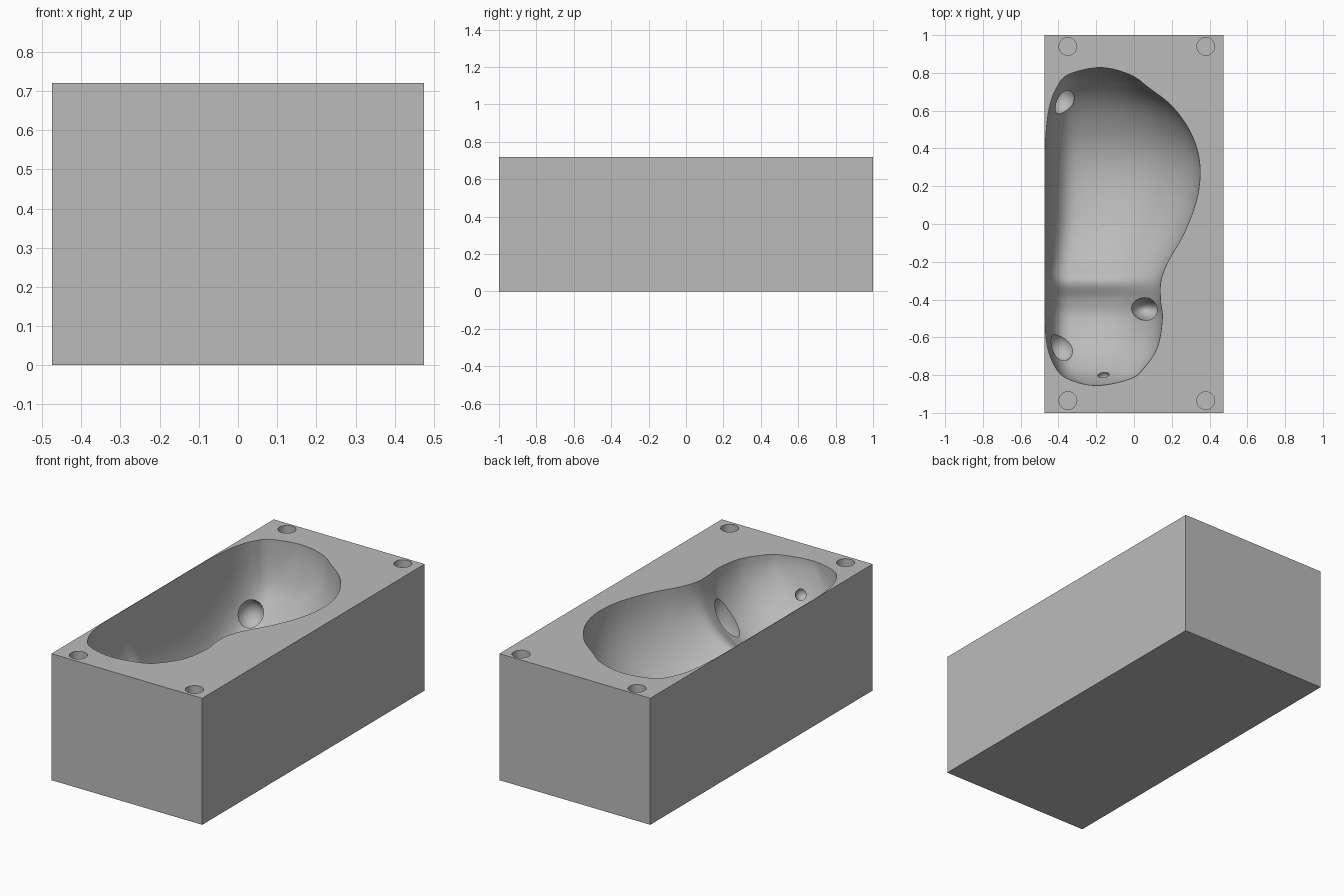
import bpy, bmesh, math
from mathutils import Vector

cube = bpy.data.objects.get("Cube")
if cube:
    bpy.data.objects.remove(cube, do_unlink=True)

TOP = 0.72

grey = bpy.data.materials.new("mold_grey")
grey.use_nodes = True
colour = (0.5, 0.5, 0.5, 1)
grey.diffuse_color = colour
grey.node_tree.nodes["Principled BSDF"].inputs["Base Color"].default_value = colour


def to_object(name, bm):
    bmesh.ops.recalc_face_normals(bm, faces=bm.faces)
    mesh = bpy.data.meshes.new(name)
    bm.to_mesh(mesh)
    bm.free()
    mesh.materials.append(grey)
    obj = bpy.data.objects.new(name, mesh)
    bpy.context.collection.objects.link(obj)
    return obj


def carve(target, cutter):
    bpy.context.view_layer.objects.active = target
    mod = target.modifiers.new("carve", 'BOOLEAN')
    mod.operation, mod.solver, mod.object = 'DIFFERENCE', 'EXACT', cutter
    bpy.ops.object.modifier_apply(modifier=mod.name)
    bpy.data.objects.remove(cutter, do_unlink=True)


def ellipsoid(name, centre, radii):
    bm = bmesh.new()
    bmesh.ops.create_uvsphere(bm, u_segments=32, v_segments=20, radius=1)
    bmesh.ops.scale(bm, vec=radii, verts=bm.verts)
    bmesh.ops.translate(bm, vec=centre, verts=bm.verts)
    return to_object(name, bm)


# Block
bm = bmesh.new()
bmesh.ops.create_cube(bm, size=1)
bmesh.ops.scale(bm, vec=(0.95, 2, TOP), verts=bm.verts)
bmesh.ops.translate(bm, vec=(0, 0, TOP / 2), verts=bm.verts)
block = to_object("mold_block", bm)

# Cavity stations: y, left rim, right rim, depth
stations = [
    (-.855, -.2, -.2, 0), (-.82, -.35, -.02, .15), (-.76, -.415, .055, .26),
    (-.65, -.458, .125, .36), (-.5, -.472, .15, .42), (-.4, -.472, .14, .41),
    (-.3, -.472, .143, .37), (-.2, -.472, .18, .44), (-.05, -.472, .265, .52),
    (.12, -.472, .33, .56), (.27, -.472, .35, .57), (.4, -.47, .333, .55),
    (.52, -.462, .28, .5), (.63, -.445, .195, .43), (.72, -.41, .08, .34),
    (.79, -.35, -.02, .22), (.828, -.18, -.18, 0)]


def mirrored(s):
    return (s[0], s[2], s[1], -s[3])


def spline(p, t):
    a, b, c, d = (Vector(q) for q in p)
    return 0.5 * (2 * b + (c - a) * t + (2 * a - 5 * b + 4 * c - d) * t * t
                  + (3 * b - a - 3 * c + d) * t ** 3)


def section(y, left, right, depth, steps=36):
    # Steep left wall, rounded floor that rises gently to the right
    centre = left + 0.25 * (right - left)
    pts = [(left, y, TOP + 0.1)]
    for i in range(steps + 1):
        a = math.pi * i / steps
        c, s = math.cos(a), math.sin(a)
        n = 2.8 if c > 0 else 2.1
        reach = (left if c > 0 else right) - centre
        pts.append((centre + reach * abs(c) ** (2 / n), y,
                    TOP - depth * max(s, 0) ** (2 / n)))
    pts.append((right, y, TOP + 0.1))
    return pts


path = [mirrored(stations[1])] + stations + [mirrored(stations[-2])]
spans = len(stations) - 1
SUB = 7
bm = bmesh.new()
rings = []
for k in range(spans * SUB + 1):
    u = min(max(k / SUB, 0.02), spans - 0.02)
    i = min(int(u), spans - 1)
    rings.append([bm.verts.new(p) for p in section(*spline(path[i:i + 4], u - i))])
for r0, r1 in zip(rings, rings[1:]):
    for j in range(len(r0)):
        m = (j + 1) % len(r0)
        bm.faces.new((r0[j], r0[m], r1[m], r1[j]))
bm.faces.new(rings[0])
bm.faces.new(rings[-1])
carve(block, to_object("cavity_cutter", bm))

# Small pockets in the cavity wall
pockets = [((.06, -.45, .47), (.085, .06, .15)),
           ((-.385, .66, .33), (.07, .08, .08)),
           ((-.385, -.65, .41), (.07, .08, .08)),
           ((-.16, -.815, .53), (.035, .035, .035))]
for centre, radii in pockets:
    carve(block, ellipsoid("pocket_cutter", centre, radii))

# Locating pin holes in the corners
for x in (-0.35, 0.38):
    for y in (-0.935, 0.94):
        bm = bmesh.new()
        bmesh.ops.create_cone(bm, cap_ends=True, segments=40, radius1=0.047,
                              radius2=0.047, depth=0.16)
        bmesh.ops.translate(bm, vec=(x, y, TOP), verts=bm.verts)
        carve(block, to_object("pin_hole_cutter", bm))

# Smooth cavity, sharp block edges
bpy.ops.object.select_all(action='DESELECT')
block.select_set(True)
bpy.context.view_layer.objects.active = block
bpy.ops.object.shade_smooth_by_angle(angle=math.radians(35))
